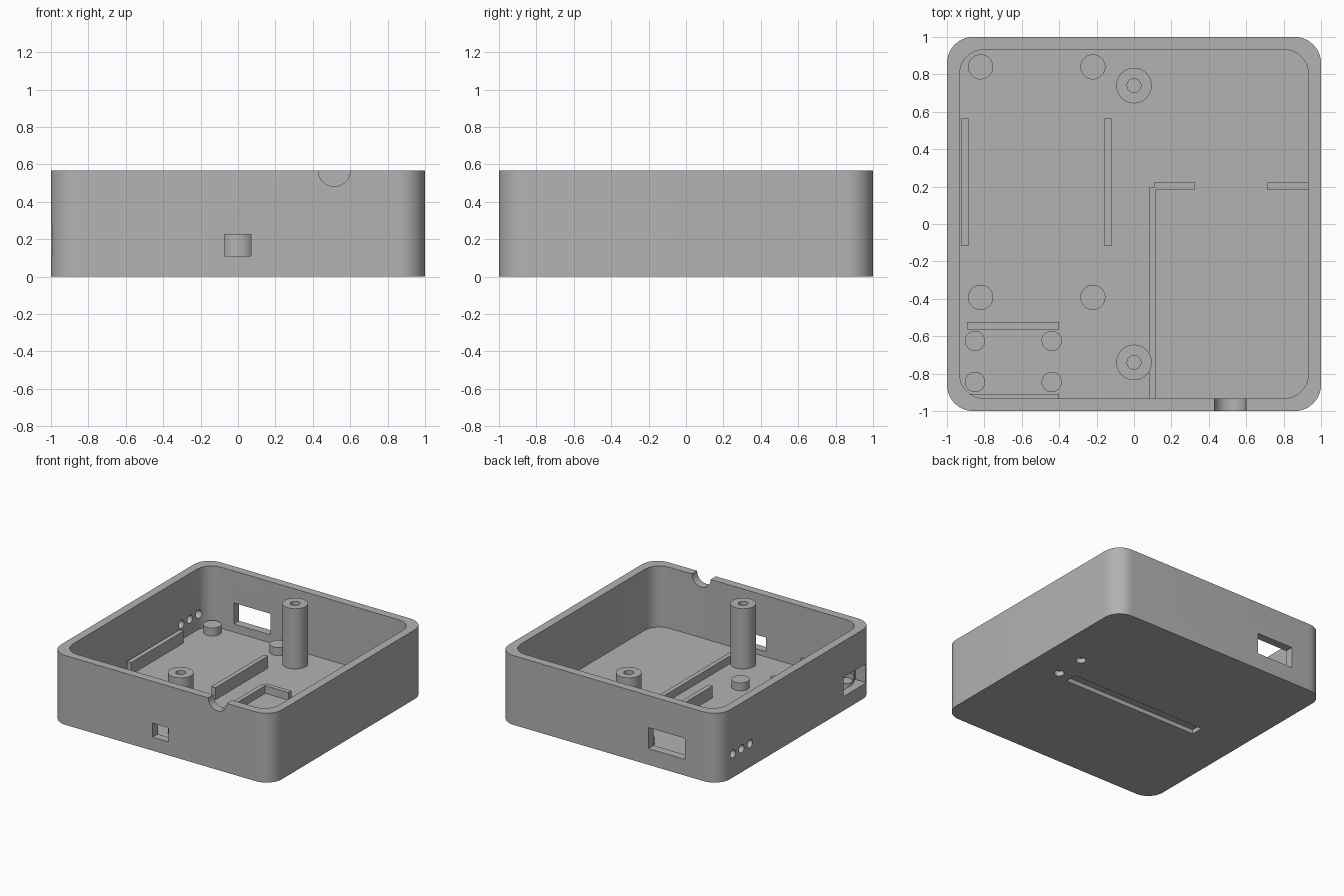
import bpy, bmesh, math
from mathutils import Matrix, Vector

cube = bpy.data.objects.get("Cube")
if cube:
    bpy.data.objects.remove(cube, do_unlink=True)

HEIGHT, WALL = 0.567, 0.067
FLOOR = WALL
SINK = 0.02  # how far inner parts reach into the floor

grey = bpy.data.materials.new("matte grey")
grey.use_nodes = True
grey.diffuse_color = (0.45, 0.45, 0.45, 1)
grey.node_tree.nodes["Principled BSDF"].inputs["Base Color"].default_value = grey.diffuse_color


def make_object(name, bm):
    mesh = bpy.data.meshes.new(name)
    bmesh.ops.recalc_face_normals(bm, faces=bm.faces)
    bm.to_mesh(mesh)
    bm.free()
    mesh.materials.append(grey)
    obj = bpy.data.objects.new(name, mesh)
    bpy.context.collection.objects.link(obj)
    return obj


def prism(name, outline, z0, z1):
    bm = bmesh.new()
    face = bm.faces.new([bm.verts.new((x, y, z0)) for x, y in outline])
    top = bmesh.ops.extrude_face_region(bm, geom=[face])["geom"]
    verts = [v for v in top if isinstance(v, bmesh.types.BMVert)]
    bmesh.ops.translate(bm, vec=(0, 0, z1 - z0), verts=verts)
    return make_object(name, bm)


def rounded_square(half, radius, steps):
    points = []
    for corner in range(4):
        turn = corner * math.pi / 2
        mid = Vector((half - radius, half - radius))
        mid.rotate(Matrix.Rotation(turn, 2))
        for i in range(steps + 1):
            a = turn + i / steps * math.pi / 2
            points.append((mid.x + radius * math.cos(a), mid.y + radius * math.sin(a)))
    return points


def box(name, x0, x1, y0, y1, z0, z1):
    return prism(name, [(x0, y0), (x1, y0), (x1, y1), (x0, y1)], z0, z1)


def cylinder(name, center, radius, length, axis="Z"):
    bm = bmesh.new()
    turn = {"X": Matrix.Rotation(math.pi / 2, 4, "Y"),
            "Y": Matrix.Rotation(math.pi / 2, 4, "X"),
            "Z": Matrix.Identity(4)}[axis]
    bmesh.ops.create_cone(bm, cap_ends=True, segments=40, radius1=radius, radius2=radius,
                          depth=length, matrix=Matrix.Translation(center) @ turn)
    return make_object(name, bm)


def standing(name, x, y, radius, top):
    base = FLOOR - SINK
    return cylinder(name, (x, y, (base + top) / 2), radius, top - base)


def activate(obj):
    bpy.ops.object.select_all(action="DESELECT")
    obj.select_set(True)
    bpy.context.view_layer.objects.active = obj


def cut(target, cutter):
    mod = target.modifiers.new("cut", "BOOLEAN")
    mod.operation, mod.solver, mod.object = "DIFFERENCE", "EXACT", cutter
    activate(target)
    bpy.ops.object.modifier_apply(modifier=mod.name)
    bpy.data.objects.remove(cutter, do_unlink=True)


# Open tray with rounded corners
case = prism("case_shell", rounded_square(1, 0.14, 10), 0, HEIGHT)
cut(case, prism("cavity", rounded_square(1 - WALL, 0.13, 5), FLOOR, 1))

# Openings in the front, back and left walls
cut(case, box("front_port", -0.073, 0.07, -1.1, -0.9, 0.11, 0.225))
cut(case, cylinder("cable_notch", (0.515, -1, HEIGHT), 0.085, 0.3, "Y"))
cut(case, box("back_port", -0.69, -0.36, 0.9, 1.1, 0.133, 0.305))
cut(case, box("left_port", -1.1, -0.9, -0.905, -0.605, 0.115, 0.272))
for y in (0.6, 0.71, 0.82):
    cut(case, cylinder("left_hole", (-1, y, 0.192), 0.033, 0.3, "X"))

# Shallow slot and two blind holes underneath
cut(case, box("bottom_slot", -0.61, 0.61, -0.05, 0.05, -0.1, 0.035))
for y in (0.0, 0.25):
    cut(case, cylinder("bottom_hole", (0.725, y, 0), 0.038, 0.08))

parts = [case]

# Tall screw posts with a bore
for side, y in (("front", -0.74), ("back", 0.74)):
    post = standing(side + "_screw_post", 0, y, 0.095, 0.56)
    cut(post, cylinder("bore", (0, y, 0.56), 0.037, 0.6))
    parts.append(post)

# Board supports, large and small
for x in (-0.82, -0.22):
    for y in (-0.392, 0.84):
        parts.append(standing("board_support", x, y, 0.067, 0.132))
for x in (-0.85, -0.44):
    for y in (-0.845, -0.625):
        parts.append(standing("small_support", x, y, 0.054, 0.115))

# Low ribs on the floor
base = FLOOR - SINK
for name, x in (("left_rib", -0.905), ("middle_rib", -0.14)):
    box(name, x - 0.019, x + 0.019, -0.118, 0.563, base, 0.165)
box("port_rib_back", -0.893, -0.4, -0.565, -0.523, base, 0.15)
box("port_rib_front", -0.893, -0.4, -0.95, -0.908, base, 0.15)
box("divider_right", 0.71, 0.95, 0.185, 0.222, base, 0.13)

# L-shaped divider
prism("divider_corner", [(0.08, -0.95), (0.117, -0.95), (0.117, 0.185), (0.327, 0.185),
                         (0.327, 0.222), (0.107, 0.222), (0.107, 0.195), (0.08, 0.195)],
      base, 0.13)

for part in parts:
    activate(part)
    bpy.ops.object.shade_smooth_by_angle(angle=math.radians(35))
